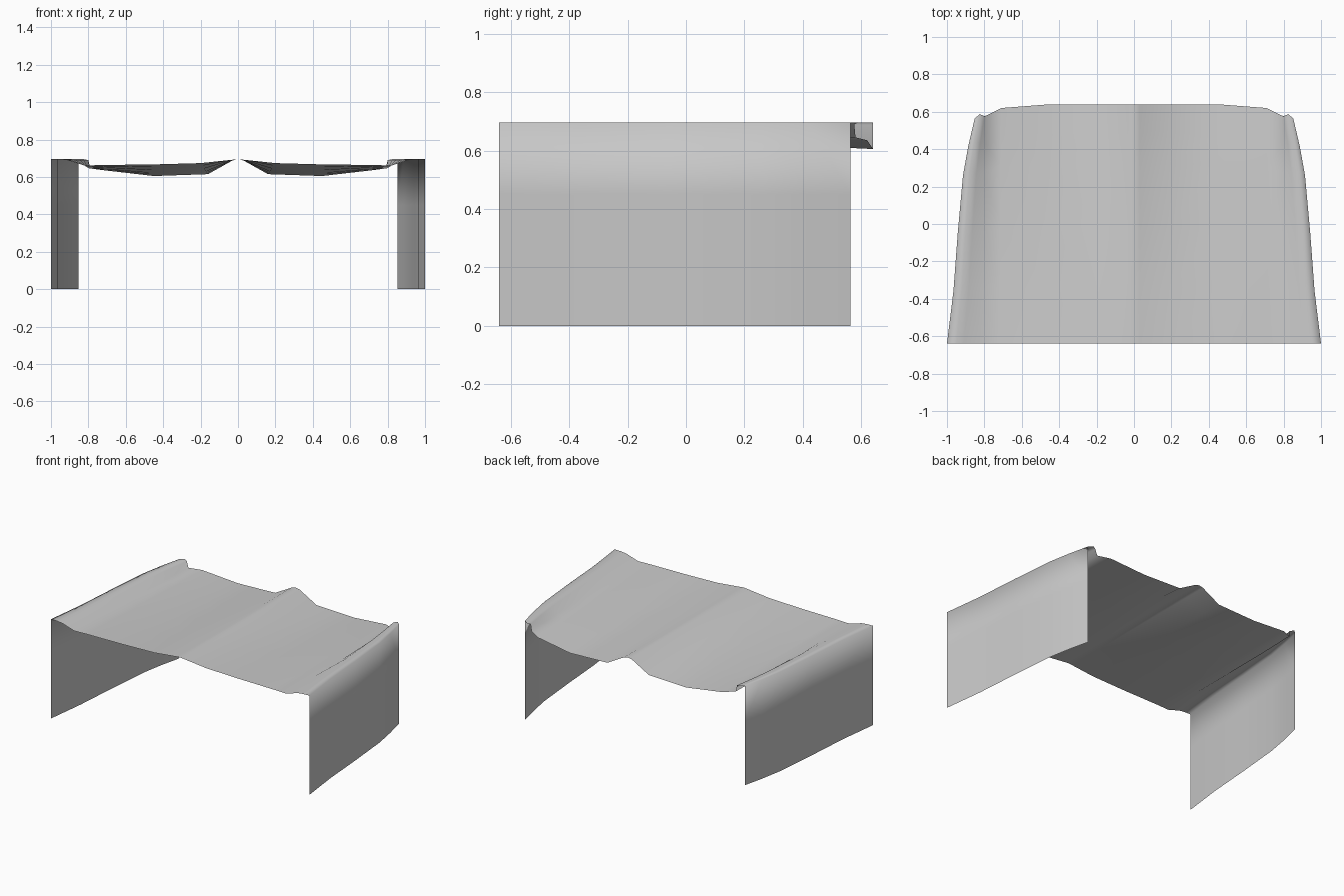
import bpy, bmesh

if "Cube" in bpy.data.objects:
    bpy.data.objects.remove(bpy.data.objects["Cube"])

# Half cross-sections, from the centre ridge out to the foot of the side wall
front = [(0, -.64, .695), (.03, -.64, .692), (.20, -.64, .674), (.45, -.64, .667),
         (.72, -.64, .664), (.82, -.64, .661), (.91, -.64, .689), (.95, -.64, .694),
         (1, -.64, .695), (1, -.64, .45), (1, -.64, 0)]
back = [(0, .64, .695), (.03, .64, .688), (.16, .64, .615), (.45, .64, .605),
        (.71, .62, .635), (.79, .58, .645), (.80, .576, .69), (.825, .588, .695),
        (.852, .563, .695), (.852, .563, .45), (.852, .563, 0)]

# Rows along y: position and how far the side bows outward there
rows = [(0, 0), (.233, 0), (.49, .015), (.75, .025), (.88, .016), (1, 0)]
bow_weight = [0, 0, 0, 0, 0, .2, .6, .9, 1, 1, 1]

# Loft the half panel between the two sections
bm = bmesh.new()
grid = []
for t, bow in rows:
    row = []
    for a, b, w in zip(front, back, bow_weight):
        x, y, z = (p + (q - p) * t for p, q in zip(a, b))
        row.append(bm.verts.new((x + bow * w, y, z)))
    grid.append(row)
for r0, r1 in zip(grid, grid[1:]):
    for i in range(len(front) - 1):
        bm.faces.new((r0[i], r0[i + 1], r1[i + 1], r1[i])).smooth = True
bmesh.ops.recalc_face_normals(bm, faces=bm.faces)
bm.faces.ensure_lookup_table()
if bm.faces[0].normal.z < 0:
    bmesh.ops.reverse_faces(bm, faces=bm.faces)

mesh = bpy.data.meshes.new("contoured_panel")
bm.to_mesh(mesh)
bm.free()
panel = bpy.data.objects.new("contoured_panel", mesh)
bpy.context.collection.objects.link(panel)

# Mirror to the other side
mirror = panel.modifiers.new("mirror", 'MIRROR')
mirror.use_axis[0] = True
mirror.use_clip = True
